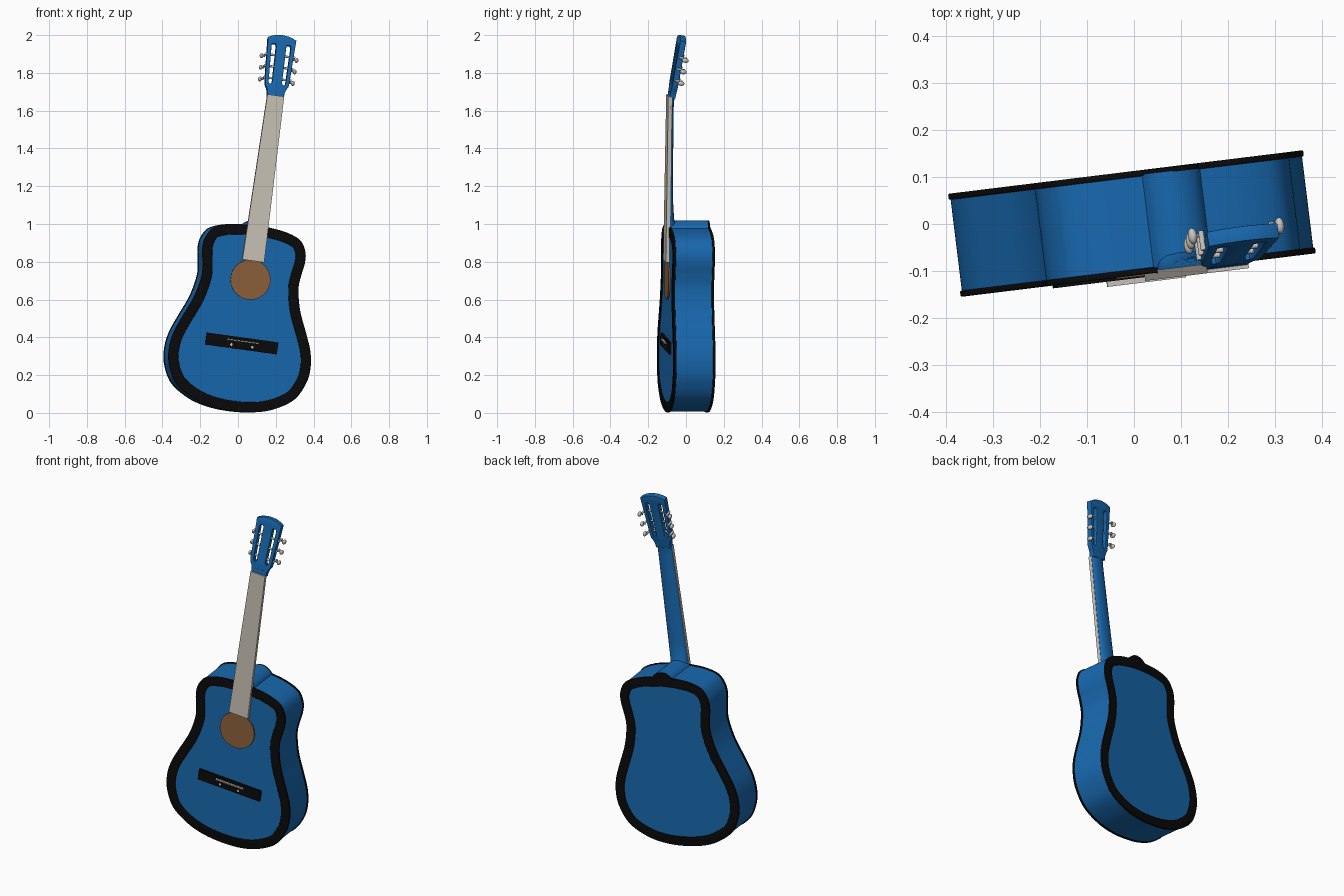
import bpy, bmesh, math
from mathutils import Matrix, Vector

if "Cube" in bpy.data.objects:
    bpy.data.objects.remove(bpy.data.objects["Cube"])

# Guitar is modelled upright (x across, y depth, z along neck), then leaned and turned
POSE = (Matrix.Rotation(math.radians(7), 4, 'Z') @ Matrix.Rotation(math.radians(7.8), 4, 'Y')
        @ Matrix.Translation((-0.043, 0, 0)))
NUT = 1.685
HEAD = Matrix.Translation((0, -0.116, NUT)) @ Matrix.Rotation(math.radians(-9), 4, 'X')
STAND = Matrix.Rotation(math.radians(90), 4, 'X')   # drawing plane xy -> xz


def material(name, rgb):
    m = bpy.data.materials.new(name)
    m.diffuse_color = (*rgb, 1)
    m.use_nodes = True
    m.node_tree.nodes["Principled BSDF"].inputs["Base Color"].default_value = m.diffuse_color
    return m


BLUE = material("blue_lacquer", (0.009, 0.14, 0.43))
BLACK = material("black_binding", (0.003, 0.003, 0.003))
BROWN = material("brown_wood", (0.27, 0.12, 0.045))
CREAM = material("pale_wood", (0.60, 0.56, 0.48))
METAL = material("metal", (0.58, 0.56, 0.53))


def finish(name, mesh, mat, frame=Matrix()):
    mesh.transform(POSE @ frame)
    mesh.materials.clear()
    mesh.materials.append(mat)
    ob = bpy.data.objects.new(name, mesh)
    bpy.context.collection.objects.link(ob)
    bpy.ops.object.select_all(action='DESELECT')
    ob.select_set(True)
    bpy.context.view_layer.objects.active = ob
    bpy.ops.object.shade_smooth_by_angle(angle=math.radians(35))
    return ob


def plate(name, loops, y0, y1, mat, bevel=0.0, frame=Matrix()):
    """Extrude filled outlines (inner loops become holes) from depth y0 to y1."""
    cu = bpy.data.curves.new(name, 'CURVE')
    cu.dimensions, cu.fill_mode = '2D', 'BOTH'
    cu.extrude = (y1 - y0) / 2 - bevel
    cu.bevel_depth, cu.offset, cu.bevel_resolution = bevel, -bevel, 2
    for pts in loops:
        sp = cu.splines.new('POLY')
        sp.points.add(len(pts) - 1)
        for p, (x, z) in zip(sp.points, pts):
            p.co = (x, z, 0, 1)
        sp.use_cyclic_u = True
    tmp = bpy.data.objects.new(name + "_curve", cu)
    mesh = bpy.data.meshes.new_from_object(tmp)
    bpy.data.objects.remove(tmp)
    bm = bmesh.new()
    bm.from_mesh(mesh)
    bmesh.ops.remove_doubles(bm, verts=bm.verts, dist=1e-5)
    bmesh.ops.recalc_face_normals(bm, faces=bm.faces)
    bm.to_mesh(mesh)
    bm.free()
    return finish(name, mesh, mat, frame @ Matrix.Translation((0, (y0 + y1) / 2, 0)) @ STAND)


def mirrored(half):
    """Close a right-hand half outline across x = 0."""
    return half + [(-x, z) for x, z in reversed(half) if x > 1e-6]


def smooth(pts, n=6):
    """Closed Catmull-Rom curve through the points."""
    out, k = [], len(pts)
    for i in range(k):
        a, b, c, d = (Vector(pts[(i + j - 1) % k]) for j in range(4))
        for s in range(n):
            t = s / n
            v = 0.5 * (2 * b + (c - a) * t + (2 * a - 5 * b + 4 * c - d) * t * t
                       + (3 * b - a - 3 * c + d) * t ** 3)
            out.append(tuple(v))
    return out


def inset(pts, d):
    """Move a counter-clockwise outline inwards by d."""
    out, k = [], len(pts)
    for i, (x, z) in enumerate(pts):
        t = (Vector(pts[(i + 1) % k]) - Vector(pts[i - 1])).normalized()
        out.append((x - t.y * d, z + t.x * d))
    return out


def rect(cx, cz, w, h):
    return [(cx + sx * w / 2, cz + sz * h / 2) for sx, sz in ((-1, -1), (1, -1), (1, 1), (-1, 1))]


def disc(cx, cz, r, n=48):
    return [(cx + r * math.cos(2 * math.pi * i / n), cz + r * math.sin(2 * math.pi * i / n)) for i in range(n)]


# Body with waist
outline = smooth(mirrored([(0, .004), (.11, .012), (.215, .042), (.318, .108), (.370, .205),
                           (.381, .29), (.368, .375), (.333, .465), (.285, .58), (.261, .69),
                           (.265, .76), (.276, .83), (.271, .89), (.236, .948), (.16, .979),
                           (.07, .992), (0, .995)]))
plate("body", [inset(outline, .004)], -.104, .107, BLUE)

# Black binding rings on front and back
for name, y0, y1 in (("front_binding", -.109, -.096), ("back_binding", .099, .112)):
    plate(name, [outline, inset(outline, .054)], y0, y1, BLACK, .003)

# Heel block under the neck, with its black cap at the back
heel = mirrored([(0, .95), (.07, .95), (.062, .99), (.045, 1.008), (.022, 1.02), (0, 1.023)])
plate("heel", [heel], -.098, .102, BLUE)
plate("heel_cap", [heel], .1, .111, BLACK)

# Sound hole rosette, fretboard
plate("sound_hole", [disc(0, .706, .106)], -.112, -.1, BROWN)
plate("fretboard", [mirrored([(.0585, .806), (.045, 1.69)])], -.123, -.103, CREAM)

# Bridge, saddle and pins
plate("bridge", [rect(0, .365, .385, .064)], -.115, -.1, BLACK)
plate("bridge_saddle", [rect(.003, .377, .17, .007)], -.126, -.11, METAL)
for i, x in enumerate((-.055, .057)):
    plate(f"bridge_dot_{i + 1}", [disc(x, .352, .007, 16)], -.117, -.11, METAL)

# Neck: half-round sections lofted to the headstock
bm = bmesh.new()
rings = []
for z, hw, depth in ((.98, .056, .06), (1.03, .055, .036), (1.12, .0535, .029), (1.4, .049, .025),
                     (1.63, .046, .024), (1.68, .045, .027), (1.715, .043, .034)):
    rings.append([bm.verts.new((hw * math.cos(math.pi * i / 16),
                                -.112 + depth * math.sin(math.pi * i / 16) ** .8 if 0 < i < 16 else -.112, z))
                  for i in range(17)])
for a, b in zip(rings, rings[1:]):
    for i in range(17):
        j = (i + 1) % 17
        bm.faces.new((a[i], a[j], b[j], b[i]))
bm.faces.new(rings[0])
bm.faces.new(rings[-1])
bmesh.ops.recalc_face_normals(bm, faces=bm.faces)
me = bpy.data.meshes.new("neck")
bm.to_mesh(me)
bm.free()
finish("neck", me, BLUE)

# Slotted headstock, tilted back
head = mirrored([(.045, 0), (.046, .022), (.053, .042), (.063, .06), (.066, .085), (.069, .16),
                 (.076, .312), (.055, .322), (.03, .329), (0, .332)])


def slot(s):
    """Round-ended slot following the headstock's flare."""
    pts = [(s * .026, .075), (s * .032, .066), (s * .041, .066), (s * .046, .075),
           (s * .052, .272), (s * .046, .281), (s * .032, .281), (s * .027, .272)]
    return pts


plate("headstock", [head, slot(1), slot(-1)], 0, .032, BLUE, .002, HEAD)


def rod(name, a, b, r, mat, n=12):
    """Cylinder between two points in the headstock frame."""
    a, b = Vector(a), Vector(b)
    bm = bmesh.new()
    bmesh.ops.create_cone(bm, cap_ends=True, segments=n, radius1=r, radius2=r, depth=(b - a).length)
    me = bpy.data.meshes.new(name)
    bm.to_mesh(me)
    bm.free()
    rot = (b - a).to_track_quat('Z', 'Y').to_matrix().to_4x4()
    finish(name, me, mat, HEAD @ Matrix.Translation((a + b) / 2) @ rot)


# Tuners: string roller across the slot, gear post at the back, key button
for side, s in (("left", -1), ("right", 1)):
    for i, z in enumerate((.097, .16, .222)):
        tag = f"{side}_{i + 1}"
        edge = .066 + (z - .085) * .045
        rod(f"roller_{tag}", (s * .022, .014, z), (s * (edge + .006), .014, z), .006, METAL)
        rod(f"gear_{tag}", (s * (edge + .004), .008, z), (s * (edge + .004), .05, z), .006, METAL)
        rod(f"key_shaft_{tag}", (s * (edge + .004), .042, z - .008), (s * (edge + .022), .042, z - .008), .004, METAL)
        bm = bmesh.new()
        bmesh.ops.create_uvsphere(bm, u_segments=14, v_segments=8, radius=1,
                                  matrix=Matrix.Diagonal((.010, .018, .013, 1)))
        me = bpy.data.meshes.new("key")
        bm.to_mesh(me)
        bm.free()
        finish(f"tuner_key_{tag}", me, METAL, HEAD @ Matrix.Translation((s * (edge + .022), .042, z - .008)))
